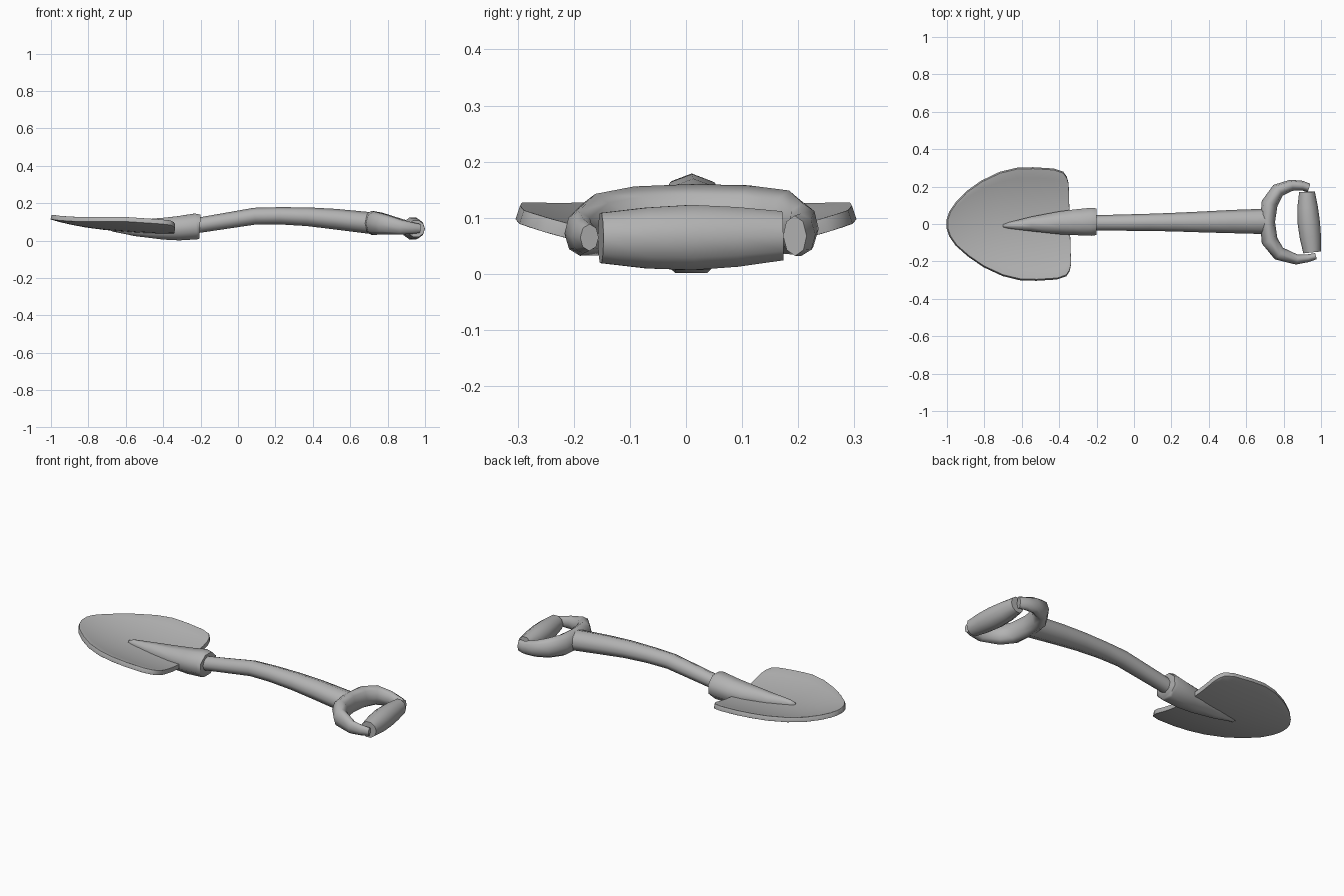
import bpy, bmesh, math
from mathutils import Vector

grey = bpy.data.materials.new("grey_paint")
grey.diffuse_color = (0.45, 0.45, 0.45, 1)


def finish(name, bm, angle=65):
    bmesh.ops.recalc_face_normals(bm, faces=bm.faces)
    me = bpy.data.meshes.new(name)
    bm.to_mesh(me)
    bm.free()
    me.materials.append(grey)
    ob = bpy.data.objects.new(name, me)
    bpy.context.collection.objects.link(ob)
    bpy.ops.object.select_all(action='DESELECT')
    bpy.context.view_layer.objects.active = ob
    ob.select_set(True)
    if angle:
        bpy.ops.object.shade_smooth_by_angle(angle=math.radians(angle))
    else:
        bpy.ops.object.shade_smooth()
    return ob


def tube(name, stations, sides=8, turn=0.0):
    """Closed tube through stations (x, y, z, half width, half height)."""
    bm = bmesh.new()
    pts = [Vector(s[:3]) for s in stations]
    rings = []
    for i, s in enumerate(stations):
        t = (pts[min(i + 1, len(pts) - 1)] - pts[max(i - 1, 0)]).normalized()
        side = Vector((-t.y, t.x, 0)).normalized()
        up = t.cross(side)
        ring = []
        for k in range(sides):
            a = turn + 2 * math.pi * k / sides
            ring.append(bm.verts.new(pts[i] + side * s[3] * math.cos(a) + up * s[4] * math.sin(a)))
        rings.append(ring)
    for r, q in zip(rings, rings[1:]):
        for k in range(sides):
            n = (k + 1) % sides
            bm.faces.new((r[k], r[n], q[n], q[k]))
    bm.faces.new(rings[0])
    bm.faces.new(rings[-1])
    return finish(name, bm, 75)


# Dished blade: rows of (x, half width, height of centre line)
rows = [(-0.999, 0.022, 0.126), (-0.985, 0.065, 0.122), (-0.95, 0.115, 0.112),
        (-0.89, 0.172, 0.098), (-0.81, 0.228, 0.083), (-0.71, 0.275, 0.070),
        (-0.62, 0.297, 0.062), (-0.53, 0.300, 0.055), (-0.42, 0.293, 0.050),
        (-0.37, 0.276, 0.050), (-0.352, 0.25, 0.050), (-0.343, 0.215, 0.050)]
bm = bmesh.new()
cols = 12
grid = []
for x, w, z in rows:
    line = []
    for c in range(cols + 1):
        y = w * (2 * c / cols - 1)
        skew = 0.03 * y if x > -0.9 else 0
        line.append(bm.verts.new((x - skew, y, z + 0.6 * y * y)))
    grid.append(line)
for a, b in zip(grid, grid[1:]):
    for c in range(cols):
        bm.faces.new((a[c], b[c], b[c + 1], a[c + 1]))
blade = finish("blade", bm, None)
solid = blade.modifiers.new("thickness", 'SOLIDIFY')
solid.thickness = 0.026
solid.offset = 0
bev = blade.modifiers.new("rounded_rim", 'BEVEL')
bev.width = 0.011
bev.segments = 3
bev.limit_method = 'ANGLE'
bev.angle_limit = math.radians(55)

# Tapered socket running onto the blade
tube("socket", [(-0.70, -0.01, 0.078, 0.008, 0.015), (-0.67, -0.008, 0.075, 0.018, 0.028),
                (-0.55, 0.0, 0.067, 0.042, 0.046), (-0.40, 0.006, 0.064, 0.066, 0.063),
                (-0.32, 0.009, 0.066, 0.074, 0.070), (-0.225, 0.012, 0.076, 0.081, 0.075),
                (-0.203, 0.012, 0.075, 0.077, 0.069)], 8, math.pi / 8)

# Curved shaft
tube("shaft", [(-0.26, 0.005, 0.075, 0.040, 0.040), (-0.2, 0.006, 0.084, 0.041, 0.041),
               (0.09, 0.009, 0.131, 0.046, 0.045), (0.22, 0.01, 0.133, 0.050, 0.046),
               (0.37, 0.011, 0.128, 0.056, 0.050), (0.52, 0.013, 0.115, 0.062, 0.055),
               (0.71, 0.014, 0.094, 0.068, 0.058)], 8)

# C-shaped yoke holding the grip
tube("yoke", [(0.935, 0.194, 0.068, 0.022, 0.036), (0.90, 0.205, 0.070, 0.026, 0.038),
              (0.84, 0.207, 0.080, 0.030, 0.046), (0.77, 0.180, 0.092, 0.038, 0.057),
              (0.725, 0.11, 0.095, 0.044, 0.063), (0.714, 0.01, 0.095, 0.040, 0.065),
              (0.725, -0.09, 0.093, 0.044, 0.063), (0.775, -0.158, 0.088, 0.038, 0.055),
              (0.87, -0.19, 0.072, 0.027, 0.040), (0.93, -0.183, 0.067, 0.021, 0.031),
              (0.972, -0.172, 0.065, 0.017, 0.024)], 8)

# Barrel grip
tube("grip", [(0.925, 0.172, 0.068, 0.042, 0.046), (0.928, 0.09, 0.066, 0.055, 0.056),
              (0.934, 0.01, 0.065, 0.060, 0.061), (0.943, -0.07, 0.064, 0.057, 0.057),
              (0.952, -0.152, 0.064, 0.047, 0.047)], 10)
